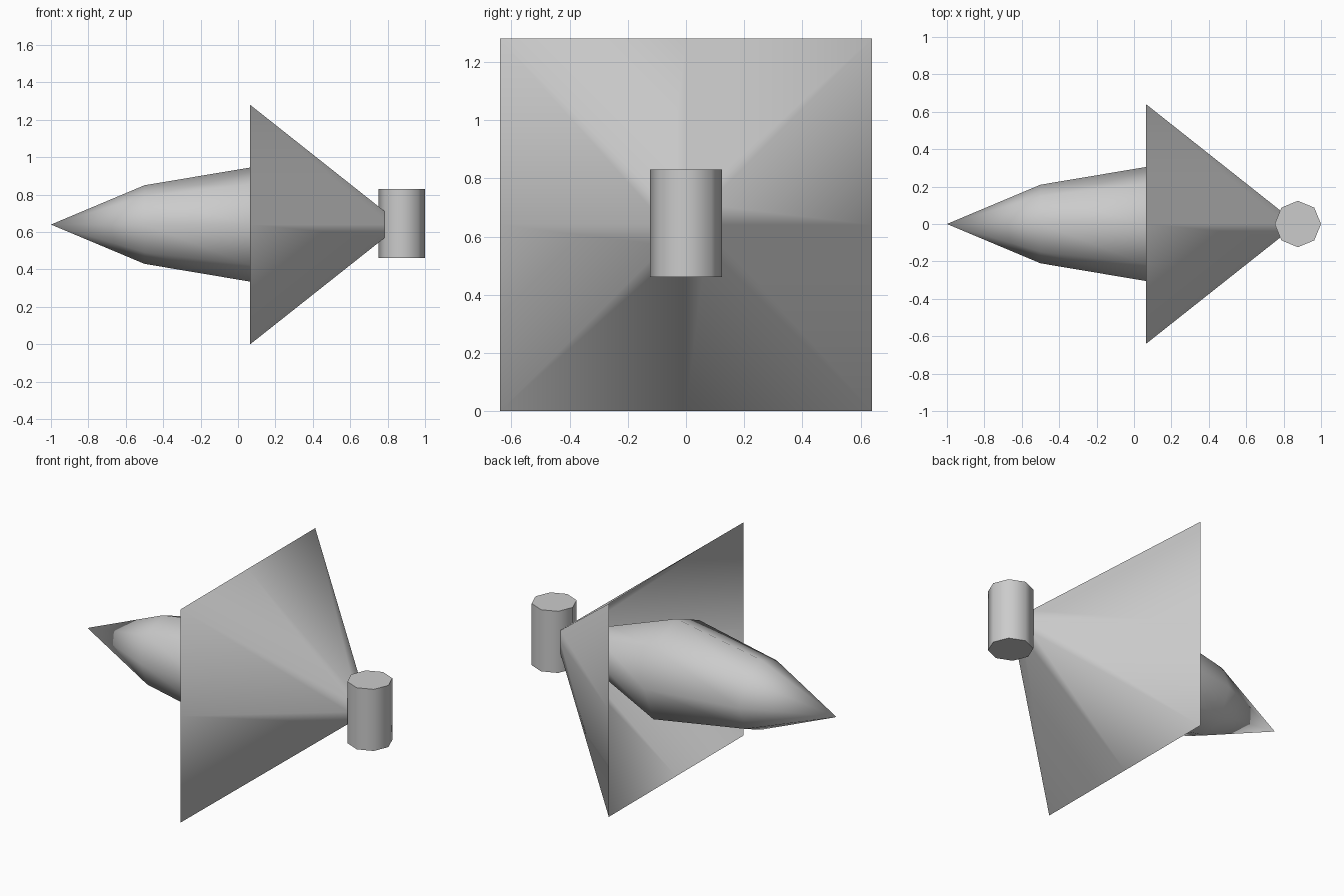
import bpy, bmesh
from math import cos, sin, pi

if "Cube" in bpy.data.objects:
    bpy.data.objects.remove(bpy.data.objects["Cube"])

AXIS_Z = 0.64   # height of the long axis
SIDES = 8


def ring_point(i, r, square):
    """Point i of an eight-point ring, round or pushed out to a square."""
    a = 2 * pi * i / SIDES
    y, z = cos(a), sin(a)
    k = r / max(abs(y), abs(z)) if square else r
    return y * k, z * k


def loft(name, profile, square=False):
    """Skin rings along x from (x, radius) pairs; radius 0 makes a point."""
    bm = bmesh.new()
    rings = []
    for x, r in profile:
        n = 1 if r == 0 else SIDES
        pts = [ring_point(i, r, square) for i in range(n)]
        rings.append([bm.verts.new((x, y, AXIS_Z + z)) for y, z in pts])
    for a, b in zip(rings, rings[1:]):
        for i in range(SIDES):
            j = (i + 1) % SIDES
            quad = [a[i % len(a)], a[j % len(a)], b[j % len(b)], b[i % len(b)]]
            bm.faces.new(list(dict.fromkeys(quad)))
    bmesh.ops.recalc_face_normals(bm, faces=bm.faces)
    for f in bm.faces:
        f.smooth = True
    me = bpy.data.meshes.new(name)
    bm.to_mesh(me)
    bm.free()
    ob = bpy.data.objects.new(name, me)
    bpy.context.collection.objects.link(ob)
    return ob


# Pointed body, swelling to the middle and tapering inside the flare
loft("body", [(-1, 0), (-0.5, 0.21), (0.065, 0.305), (0.5, 0.145), (0.78, 0.05)])

# Thin square flare, open toward the nose
loft("flare", [(0.065, 0.64), (0.785, 0.07)], square=True)

# Upright eight-sided drum at the tail
bpy.ops.mesh.primitive_cylinder_add(vertices=SIDES, radius=0.124, depth=0.37,
                                    location=(0.876, 0, 0.645))
drum = bpy.context.object
drum.name = "tail_drum"
bpy.ops.object.shade_smooth_by_angle(angle=pi / 3)
